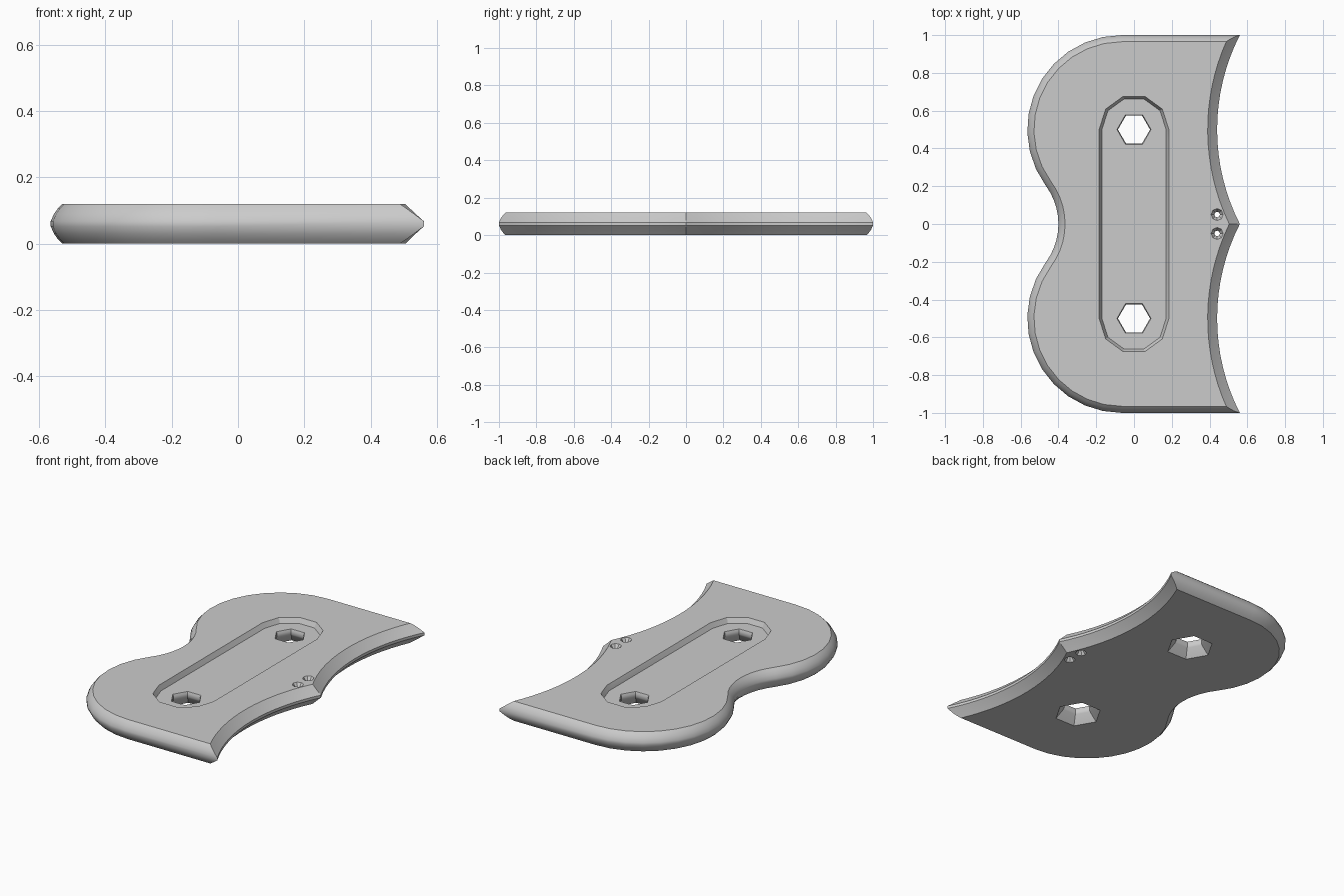
import bpy, bmesh
from math import sin, cos, pi, sqrt, atan2, radians

if "Cube" in bpy.data.objects:
    bpy.data.objects.remove(bpy.data.objects["Cube"], do_unlink=True)

steel = bpy.data.materials.new("steel grey")
steel.use_nodes = True
steel.diffuse_color = (0.6, 0.6, 0.6, 1)
steel.node_tree.nodes["Principled BSDF"].inputs["Base Color"].default_value = (0.6, 0.6, 0.6, 1)


def loft(name, levels):
    """Solid from a stack of (outline, height) rings, bottom to top."""
    bm = bmesh.new()
    rings = [[bm.verts.new((x, y, z)) for x, y in pts] for pts, z in levels]
    for low, high in zip(rings, rings[1:]):
        n = len(low)
        for i in range(n):
            j = (i + 1) % n
            bm.faces.new((low[i], low[j], high[j], high[i]))
    bm.faces.new(rings[0][::-1])
    bm.faces.new(rings[-1])
    bmesh.ops.recalc_face_normals(bm, faces=bm.faces)
    mesh = bpy.data.meshes.new(name)
    bm.to_mesh(mesh)
    bm.free()
    mesh.materials.append(steel)
    obj = bpy.data.objects.new(name, mesh)
    bpy.context.collection.objects.link(obj)
    return obj


def arc(cx, cy, r, start, end, steps):
    return [(cx + r * cos(start + (end - start) * i / steps),
             cy + r * sin(start + (end - start) * i / steps)) for i in range(steps + 1)]


def polygon(cx, cy, r, sides):
    return arc(cx, cy, r, 0, 2 * pi, sides)[:-1]


def slot(r):
    return arc(0, 0.5, r, 0, pi, 5) + arc(0, -0.5, r, pi, 2 * pi, 5)


def outline(back, blade):
    """Plate outline, inset separately on the rounded back and the scalloped blade."""
    radius = 1.10 + blade
    end = 1 - back
    half = []
    first, last = atan2(-0.5, -sqrt(radius**2 - 0.25)), atan2(end - 0.5, -sqrt(radius**2 - (end - 0.5)**2))
    half += arc(1.54, 0.5, radius, first + 2 * pi, last, 16)   # scalloped blade
    meet = radians(36.5)
    half += arc(-0.065, 0.5, 0.5 - back, pi / 2, pi + meet, 11)  # rounded lobe
    half += arc(-0.74, 0, 0.34 + back, meet, 0, 5)[1:]           # waist notch
    return half + [(x, -y) for x, y in half[-2:0:-1]]


# Plate with rounded back edge and straight-ground blade
upper = [(0, 0, 0.068), (0.010, 0.022, 0.09), (0.022, 0.038, 0.107), (0.035, 0.05, 0.12)]
section = [(b, e, 0.12 - z) for b, e, z in reversed(upper)] + upper
plate = loft("blade_plate", [(outline(b, e), z) for b, e, z in section])

# Recess and holes to cut
cutters = [loft("slot_cutter", [(slot(0.17), 0.09), (slot(0.185), 0.12), (slot(0.185), 0.16)])]
for side in (-1, 1):
    bolt = [(0.14, -0.02), (0.135, 0), (0.09, 0.05), (0.085, 0.06), (0.085, 0.078), (0.095, 0.1)]
    cutters.append(loft("bolt_hole_cutter", [(polygon(0, side * 0.5, r, 6), z) for r, z in bolt]))
    pin = [(0.034, -0.01), (0.032, 0), (0.015, 0.025), (0.015, 0.095), (0.032, 0.12), (0.034, 0.13)]
    cutters.append(loft("pin_hole_cutter", [(polygon(0.44, side * 0.05, r, 8), z) for r, z in pin]))

bpy.ops.object.select_all(action="DESELECT")
bpy.context.view_layer.objects.active = plate
plate.select_set(True)
for cutter in cutters:
    cutter.hide_render = True
    cut = plate.modifiers.new("cut", "BOOLEAN")
    cut.operation = "DIFFERENCE"
    cut.solver = "EXACT"
    cut.object = cutter
    bpy.ops.object.modifier_apply(modifier=cut.name)
    bpy.data.objects.remove(cutter, do_unlink=True)

bpy.ops.object.shade_smooth_by_angle(angle=radians(28))
